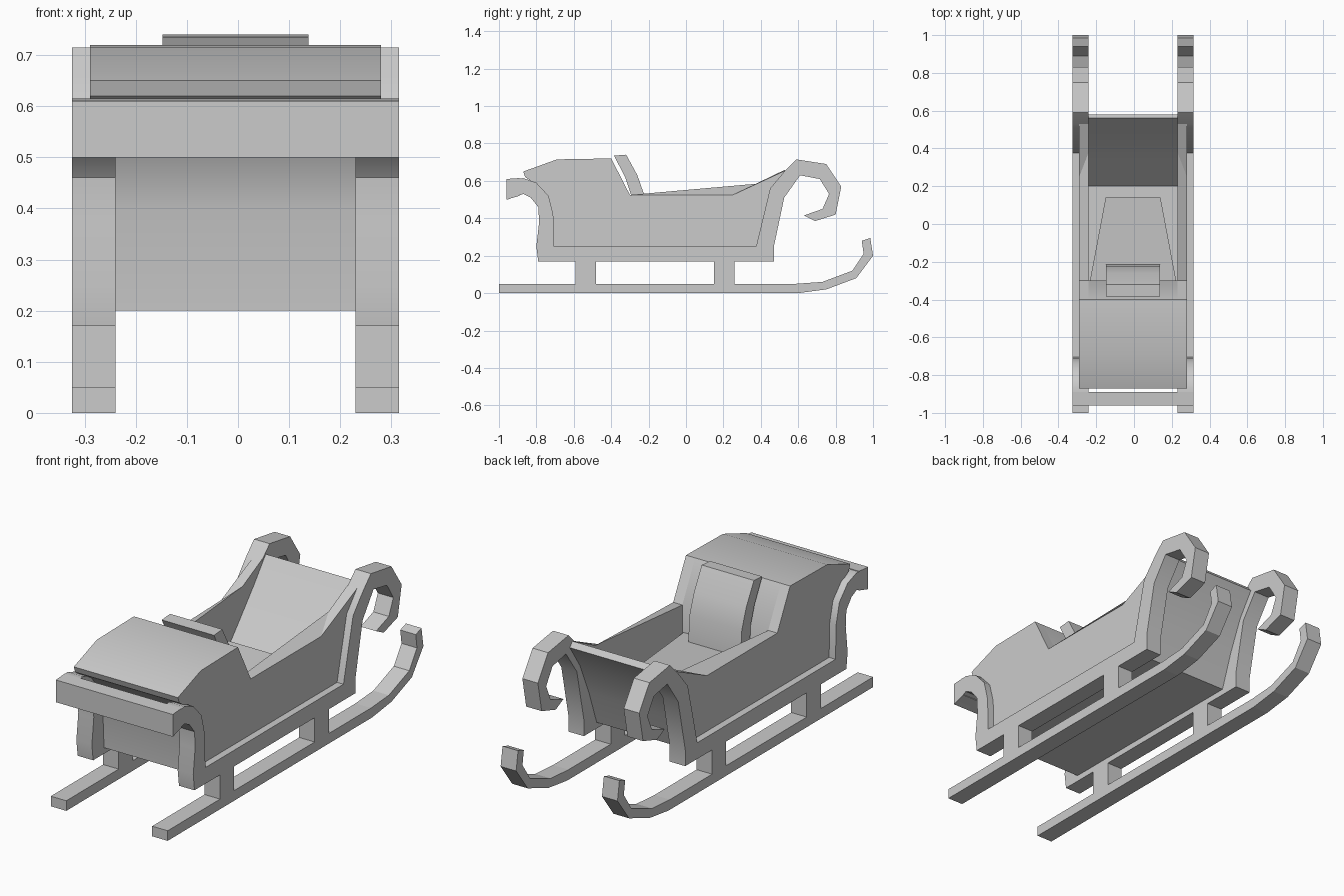
import bpy, bmesh, math

if "Cube" in bpy.data.objects:
    bpy.data.objects.remove(bpy.data.objects["Cube"])

CX = -0.005  # centre line of the sleigh


def loft(name, a, b, xa, xb, mirror=False, smooth=30):
    """Solid between (y, z) profile a at x=xa and profile b at x=xb."""
    bm = bmesh.new()
    for s in ((1, -1) if mirror else (1,)):
        va = [bm.verts.new((CX + s * xa, y, z)) for y, z in a]
        vb = [bm.verts.new((CX + s * xb, y, z)) for y, z in b]
        bm.faces.new(va)
        bm.faces.new(vb[::-1])
        n = len(a)
        for i in range(n):
            j = (i + 1) % n
            bm.faces.new((va[j], va[i], vb[i], vb[j]))
    bmesh.ops.recalc_face_normals(bm, faces=bm.faces[:])
    me = bpy.data.meshes.new(name)
    bm.to_mesh(me)
    bm.free()
    ob = bpy.data.objects.new(name, me)
    bpy.context.collection.objects.link(ob)
    bpy.ops.object.select_all(action='DESELECT')
    ob.select_set(True)
    bpy.context.view_layer.objects.active = ob
    if smooth:
        bpy.ops.object.shade_smooth_by_angle(angle=math.radians(smooth))
    return ob


def rect(y0, y1, z0, z1):
    return [(y0, z0), (y1, z0), (y1, z1), (y0, z1)]


# Runners with upturned tips
runner = [(-1, 0), (.6, 0), (.75, .02), (.91, .08), (1, .2), (.985, .295),
          (.94, .28), (.95, .21), (.89, .12), (.73, .06), (.59, .05), (-1, .05)]
loft("runners", runner, runner, .235, .32, True, 0)

# Posts between runners and frame
for name, y0, y1 in (("rear_posts", -.59, -.48), ("front_posts", .15, .26)):
    p = rect(y0, y1, .05, .17)
    loft(name, p, p, .235, .32, True, 0)

# Side frames: lower beam, rear scroll and front curl in one outline
frame = [(-.79, .17), (.47, .17), (.47, .25), (.525, .51), (.61, .63),
         (.715, .61), (.765, .53), (.73, .45), (.63, .415), (.69, .385),
         (.8, .42), (.83, .57), (.75, .69), (.59, .715), (.53, .655),
         (.45, .56), (.375, .25), (-.705, .25), (-.71, .42), (-.735, .52),
         (-.8, .59), (-.87, .615), (-.96, .6), (-.955, .5), (-.87, .53),
         (-.83, .51), (-.79, .46), (-.785, .38), (-.8, .25)]
loft("side_frames", frame, frame, .235, .32, True)

# Rear cross bar joining the scrolls
bar = [(-.96, .5), (-.89, .52), (-.89, .615), (-.96, .61)]
loft("rear_cross_bar", bar, bar, -.32, .32, False, 0)

# Body side walls; the rim is higher on the inner side
lower = [(-.705, .2), (.37, .2), (.43, .4), (.49, .56)]
back = [(-.4, .72), (-.69, .715), (-.87, .65), (-.86, .62), (-.8, .58),
        (-.74, .5), (-.715, .4)]
outer = lower + [(.53, .655), (.25, .525), (-.3, .525)] + back
inner = lower + [(.53, .66), (.38, .585), (-.3, .525)] + back
loft("body_sides", outer, inner, .285, .235, True)

# Centre shell: hooded back, floor and curved front dash
shell = [(-.705, .2), (.37, .2), (.43, .37), (.5, .53), (.58, .65), (.56, .675),
         (.47, .56), (.35, .42), (.2, .25), (-.3, .25), (-.3, .525)] + back
loft("body_shell", shell, shell, -.235, .235)

# Tapered seat
bm = bmesh.new()
rings = []
for y, w, zt in ((-.31, .23, .39), (.14, .145, .43)):
    rings.append([bm.verts.new((CX + x, y, z))
                  for x, z in ((-w, .24), (w, .24), (w, zt), (-w, zt))])
for i in range(4):
    j = (i + 1) % 4
    bm.faces.new((rings[0][i], rings[0][j], rings[1][j], rings[1][i]))
bm.faces.new(rings[0])
bm.faces.new(rings[1])
bmesh.ops.recalc_face_normals(bm, faces=bm.faces[:])
mesh = bpy.data.meshes.new("seat")
bm.to_mesh(mesh)
bm.free()
bpy.context.collection.objects.link(bpy.data.objects.new("seat", mesh))

# Curved back cushion
pad = [(-.385, .735), (-.32, .74), (-.26, .63), (-.225, .53), (-.215, .4),
       (-.285, .4), (-.295, .53), (-.325, .62)]
loft("back_cushion", pad, pad, -.143, .143)
